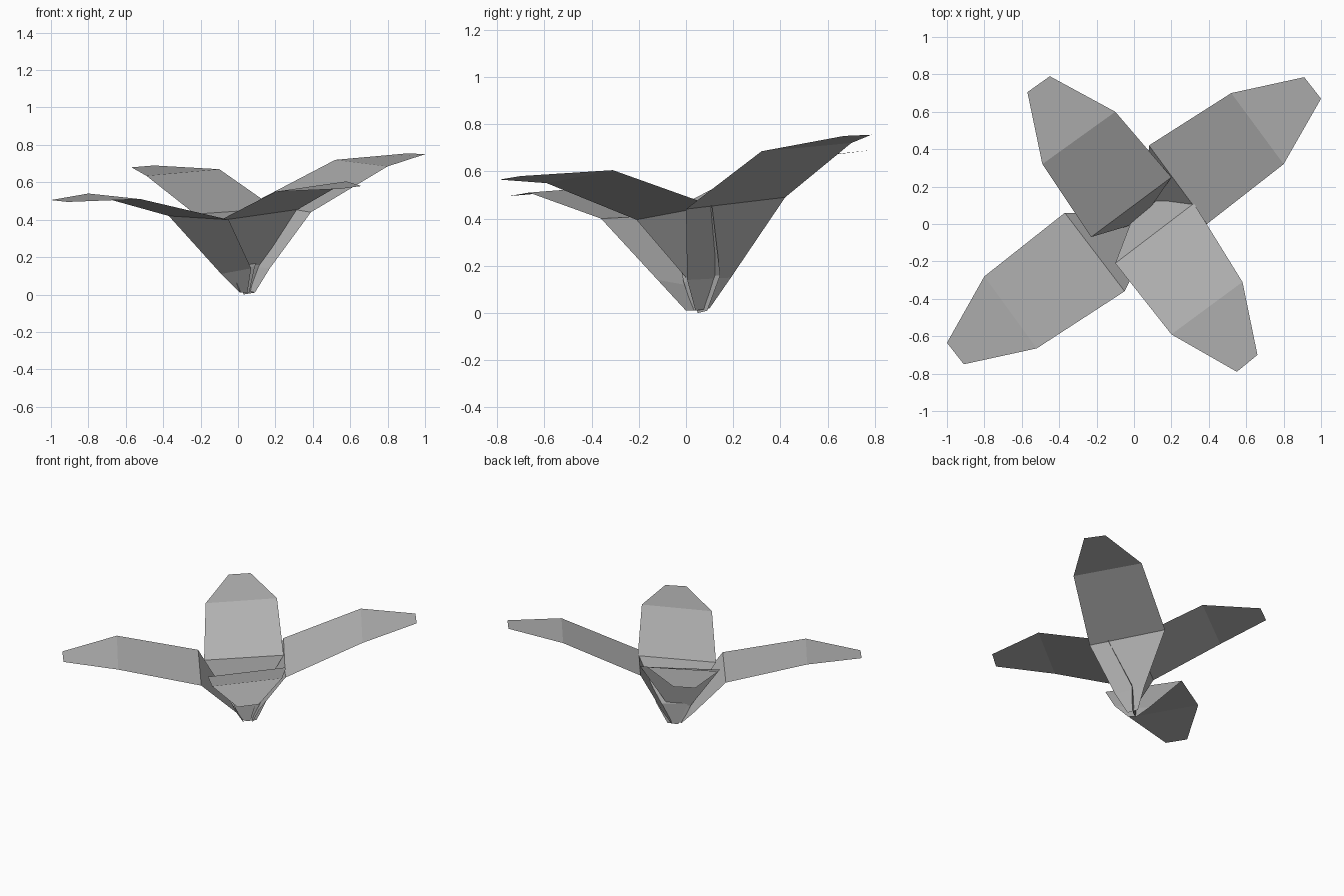
import bpy, bmesh

# darker grey shared by every leaf
grey = bpy.data.materials.new("leaf_grey")
grey.diffuse_color = (.45, .45, .45, 1)


def leaf(name, left, right):
    """Folded strip of quads between two edge paths, running base to tip."""
    bm = bmesh.new()
    rows = [(bm.verts.new(a), bm.verts.new(b)) for a, b in zip(left, right)]
    for (a, b), (c, d) in zip(rows, rows[1:]):
        bm.faces.new((a, b, d, c))
    mesh = bpy.data.meshes.new(name)
    bm.to_mesh(mesh)
    bm.free()
    mesh.materials.append(grey)
    obj = bpy.data.objects.new(name, mesh)
    bpy.context.collection.objects.link(obj)
    return obj


# Each leaf: narrow base, stem bulge, fold, shoulder, tip

# highest leaf, leaning back right
leaf("leaf_back_right",
     [(.05, .10, .02), (.07, .19, .15), (.08, .42, .49), (.52, .70, .72), (.91, .785, .755)],
     [(.09, .04, .01), (.17, .005, .14), (.39, 0, .44), (.80, .32, .685), (1, .67, .75)])

# lowest leaf, leaning front left
leaf("leaf_front_left",
     [(.01, .04, .01), (-.09, .05, .11), (-.37, .06, .42), (-.80, -.28, .54), (-1, -.635, .505)],
     [(.05, 0, .01), (.07, -.12, .14), (-.05, -.36, .40), (-.52, -.665, .51), (-.91, -.75, .495)])

# leaf leaning front right
leaf("leaf_front_right",
     [(.03, .05, 0), (-.02, 0, .15), (-.10, -.21, .395), (.20, -.59, .55), (.55, -.79, .565)],
     [(.09, .09, .01), (.14, .145, .16), (.32, .11, .455), (.58, -.31, .605), (.66, -.70, .58)])

# leaf leaning back left
leaf("leaf_back_left",
     [(.01, .03, .01), (-.03, -.01, .13), (-.23, -.07, .43), (-.49, .32, .635), (-.57, .705, .68)],
     [(.06, .06, .01), (.09, .09, .15), (.20, .25, .46), (-.10, .60, .67), (-.45, .79, .69)])
